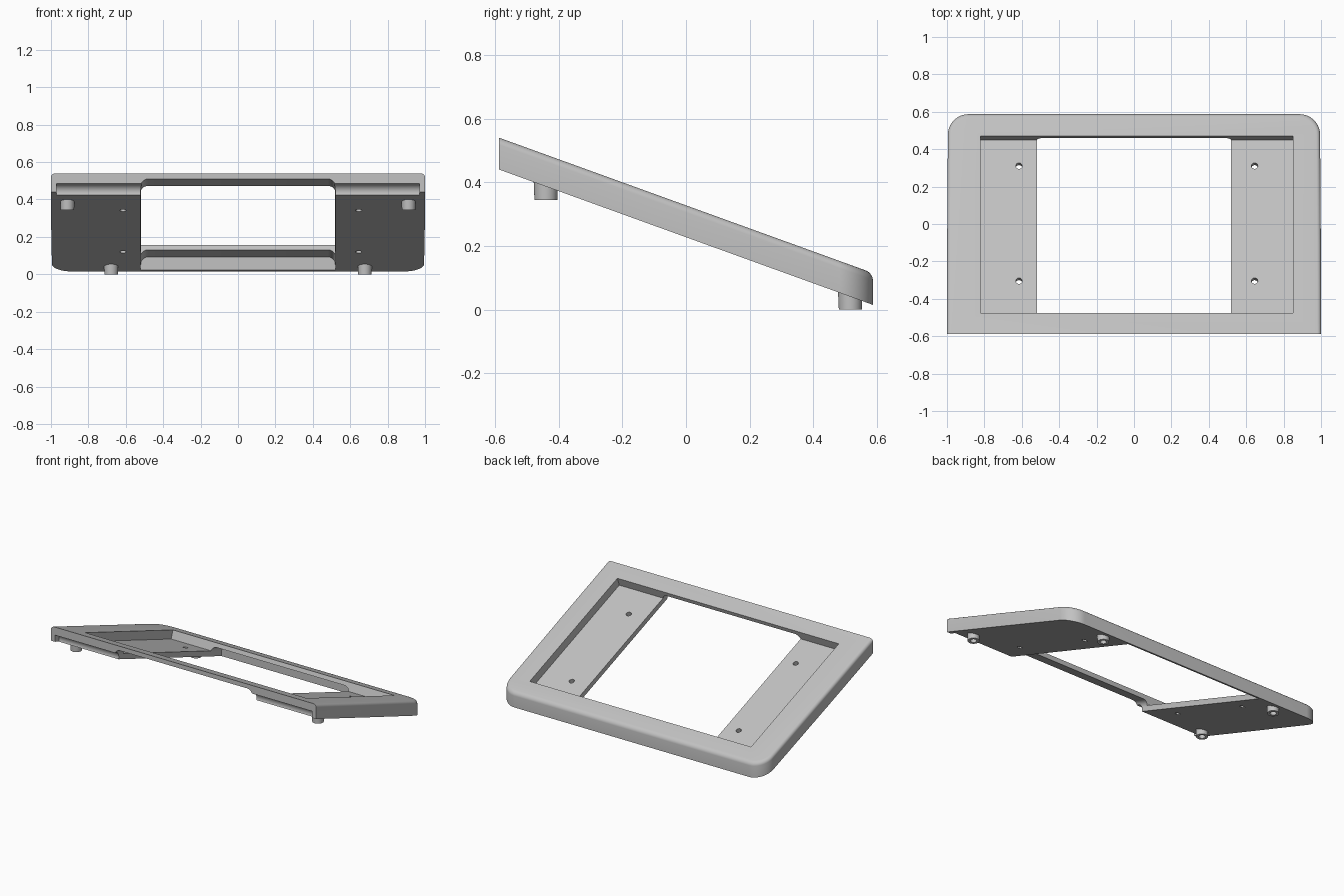
import bpy, bmesh, math
from mathutils import Matrix, Vector

cube = bpy.data.objects.get("Cube")
if cube:
    bpy.data.objects.remove(cube, do_unlink=True)

TILT = math.radians(19.9)
SLOPE = math.tan(TILT)
FRONT, BACK = -0.587, 0.587
FRONT_Z, THICK = 0.44, 0.10


def under(y):
    """Height of the sloping underside at depth y."""
    return FRONT_Z - SLOPE * (y - FRONT)


grey = bpy.data.materials.new("light grey plastic")
grey.use_nodes = True
colour = (0.54, 0.54, 0.54, 1)
grey.diffuse_color = colour
grey.node_tree.nodes["Principled BSDF"].inputs["Base Color"].default_value = colour


def finish(bm, name):
    bmesh.ops.recalc_face_normals(bm, faces=bm.faces[:])
    mesh = bpy.data.meshes.new(name)
    bm.to_mesh(mesh)
    bm.free()
    mesh.materials.append(grey)
    obj = bpy.data.objects.new(name, mesh)
    bpy.context.collection.objects.link(obj)
    return obj


def prism(points, offset):
    """Extrude a closed outline by an offset vector."""
    bm = bmesh.new()
    face = bm.faces.new([bm.verts.new(p) for p in points])
    out = bmesh.ops.extrude_face_region(bm, geom=[face])
    verts = [g for g in out["geom"] if isinstance(g, bmesh.types.BMVert)]
    bmesh.ops.translate(bm, vec=Vector(offset), verts=verts)
    return bm


def arc(cx, cy, r, start, end, steps):
    angles = [math.radians(start + (end - start) * i / steps) for i in range(steps + 1)]
    return [(cx + r * math.cos(a), cy + r * math.sin(a)) for a in angles]


def shear(bm):
    for v in bm.verts:
        v.co.z += under(v.co.y)


def cylinder(name, r1, r2, depth, matrix, segments=32):
    bm = bmesh.new()
    bmesh.ops.create_cone(bm, cap_ends=True, segments=segments, radius1=r1,
                          radius2=r2, depth=depth, matrix=matrix)
    return finish(bm, name)


def cut(target, cutter):
    mod = target.modifiers.new("cut", "BOOLEAN")
    mod.operation = "DIFFERENCE"
    mod.solver = "EXACT"
    mod.object = cutter
    bpy.context.view_layer.objects.active = target
    bpy.ops.object.modifier_apply(modifier=mod.name)
    bpy.data.objects.remove(cutter, do_unlink=True)


def smooth(obj):
    bpy.ops.object.select_all(action="DESELECT")
    obj.select_set(True)
    bpy.context.view_layer.objects.active = obj
    bpy.ops.object.shade_smooth_by_angle(angle=math.radians(30))


# Sloping frame: tapered outline, round back corners, soft top edge
right_arc = arc(0.885, BACK - 0.11, 0.11, 3, 90, 14)
outline = [(1, FRONT), (0.999, -0.1)] + right_arc
outline += [(-x, y) for x, y in reversed(outline)]
bm = prism([(x, y, 0) for x, y in outline], (0, 0, THICK))
rim = [e for e in bm.edges
       if all(v.co.z > THICK - 0.001 for v in e.verts)
       and not all(v.co.y < FRONT + 0.001 for v in e.verts)]
bmesh.ops.bevel(bm, geom=rim, offset=0.022, segments=5, profile=0.5, affect="EDGES")
shear(bm)
frame = finish(bm, "sloping_frame")

# Rectangular pocket, square to the sloping top
rot = Matrix.Rotation(-TILT, 4, "X")
mid_y = -0.0025
top_mid = Vector((0.015, mid_y, under(mid_y) + THICK))
depth = 0.058
bm = bmesh.new()
bmesh.ops.create_cube(bm, size=1)
bmesh.ops.scale(bm, vec=(1.67, 0.945 / math.cos(TILT), 0.2), verts=bm.verts[:])
bmesh.ops.translate(bm, vec=(0, 0, 0.1 - depth), verts=bm.verts[:])
bmesh.ops.transform(bm, matrix=Matrix.Translation(top_mid) @ rot, verts=bm.verts[:])
cut(frame, finish(bm, "pocket_cutter"))

# Wide channel under the rails, open at the front, with round upper corners
half = arc(0.48, 0.03, 0.04, 0, 90, 8)
profile = [(0.52, -0.1)] + half
profile += [(-x, z) for x, z in reversed(profile)]
bm = prism([(x, FRONT - 0.1, z) for x, z in profile], (0, 0.565 - FRONT + 0.1, 0))
shear(bm)
cut(frame, finish(bm, "channel_cutter"))

# Finger groove along the lower front edge
turn = Matrix.Rotation(math.pi / 2, 4, "Y")
cut(frame, cylinder("groove_cutter", 0.045, 0.045, 1.94,
                    Matrix.Translation((0, FRONT, FRONT_Z)) @ turn, 48))

# Screw holes through the pocket floor
for x in (-0.615, 0.645):
    for y in (-0.31, 0.305):
        place = Matrix.Translation((x, y, under(y) + 0.02)) @ rot
        cut(frame, cylinder("hole_cutter", 0.017, 0.017, 0.2, place, 24))
smooth(frame)

# Round feet with a hollow underside
for label, foot_x, foot_y, low in (("front", 0.912, -0.44, 0.345), ("back", 0.678, 0.516, 0)):
    for side, sign in (("left", 1), ("right", -1)):
        high = under(foot_y) + 0.03
        spot = Matrix.Translation((sign * foot_x, foot_y, (low + high) / 2))
        foot = cylinder(f"{label}_{side}_foot", 0.036, 0.039, high - low, spot)
        hollow = Matrix.Translation((sign * foot_x, foot_y, low))
        cut(foot, cylinder("foot_cutter", 0.02, 0.02, 0.05, hollow))
        smooth(foot)
